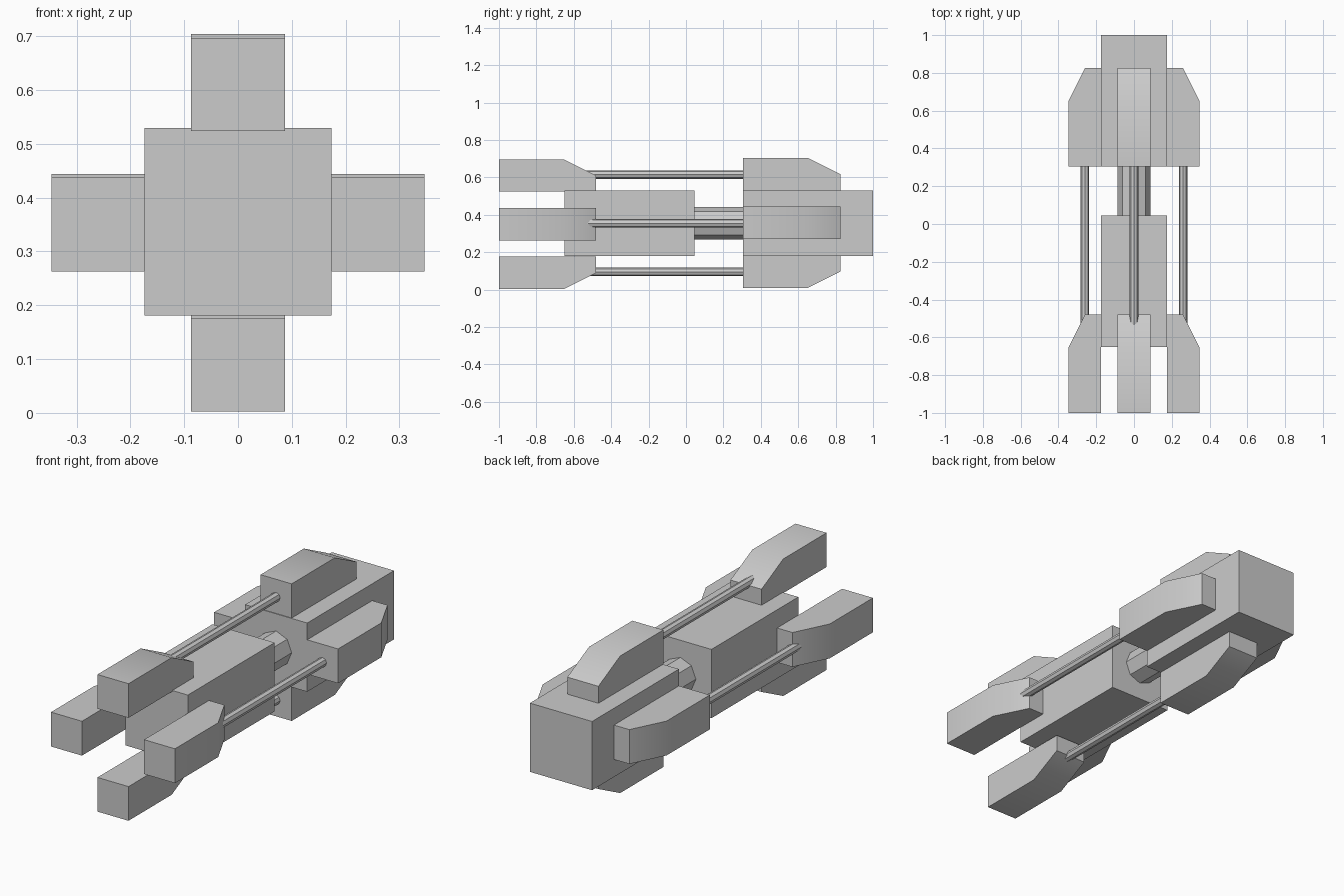
import bpy
import bmesh
from math import pi, radians
from mathutils import Matrix, Vector

if "Cube" in bpy.data.objects:
    bpy.data.objects.remove(bpy.data.objects["Cube"], do_unlink=True)

grey = bpy.data.materials.new("plain grey")
grey.use_nodes = True
grey.diffuse_color = (0.6, 0.6, 0.6, 1)
grey.node_tree.nodes["Principled BSDF"].inputs["Base Color"].default_value = (0.6, 0.6, 0.6, 1)

AXIS = 0.355       # height of the long axis
HALF = 0.174       # half width of the square cores
SIDES = ("top", "left", "bottom", "right")


def finish(name, bm):
    bmesh.ops.recalc_face_normals(bm, faces=bm.faces)
    mesh = bpy.data.meshes.new(name)
    bm.to_mesh(mesh)
    bm.free()
    mesh.materials.append(grey)
    obj = bpy.data.objects.new(name, mesh)
    bpy.context.collection.objects.link(obj)
    bpy.ops.object.select_all(action='DESELECT')
    obj.select_set(True)
    bpy.context.view_layer.objects.active = obj
    bpy.ops.object.shade_smooth_by_angle(angle=radians(30))
    return obj


def core(name, y0, y1):
    bm = bmesh.new()
    size = Matrix.Diagonal((2 * HALF, y1 - y0, 2 * HALF, 1))
    bmesh.ops.create_cube(bm, size=1, matrix=Matrix.Translation((0, (y0 + y1) / 2, AXIS)) @ size)
    finish(name, bm)


def rod(name, y0, y1, radius, offset=0, turn=0):
    # Octagonal bar along y, at a distance from the axis
    place = (Matrix.Translation((0, 0, AXIS)) @ Matrix.Rotation(turn, 4, 'Y')
             @ Matrix.Translation((0, (y0 + y1) / 2, offset)) @ Matrix.Rotation(pi / 2, 4, 'X'))
    bm = bmesh.new()
    bmesh.ops.create_cone(bm, cap_ends=True, segments=8, radius1=radius, radius2=radius,
                          depth=y1 - y0, matrix=place)
    finish(name, bm)


def pod(name, y0, y1, turn, height):
    # Side profile with a sloped back, extruded across and turned about the axis
    profile = [(y0, HALF), (y1, HALF), (y1, 0.26), (y1 - 0.174, 0.347), (y0, 0.347)]
    bm = bmesh.new()
    face = bm.faces.new([bm.verts.new((-0.087, y, r)) for y, r in profile])
    new = bmesh.ops.extrude_face_region(bm, geom=[face])["geom"]
    bmesh.ops.translate(bm, vec=Vector((0.174, 0, 0)),
                        verts=[v for v in new if isinstance(v, bmesh.types.BMVert)])
    bm.transform(Matrix.Translation((0, 0, height)) @ Matrix.Rotation(turn, 4, 'Y'))
    finish(name, bm)


# Square cores and the short shaft between them
core("front_core", -0.65, 0.045)
core("rear_core", 0.305, 1.0)
rod("centre_shaft", 0.0, 0.35, 0.087)

# Four pods at each end, joined by four rods
for i, side in enumerate(SIDES):
    turn = i * pi / 2
    pod(side + "_front_pod", -1.0, -0.48, turn, 0.35)
    pod(side + "_rear_pod", 0.305, 0.825, turn, 0.357)
    rod(side + "_rod", -0.56, 0.35, 0.023, 0.26, turn)
